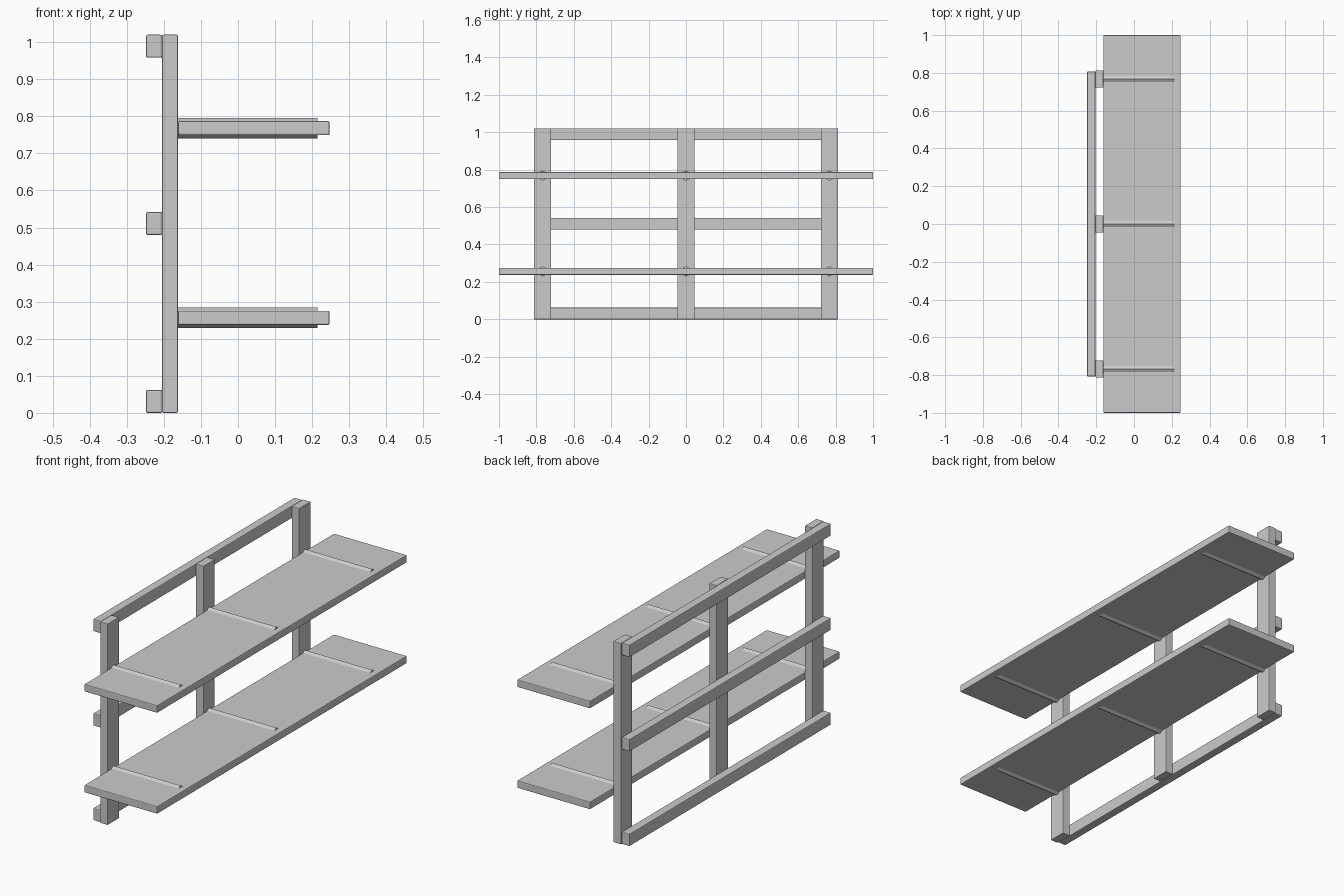
import bpy, bmesh, math
from mathutils import Matrix, Vector

if "Cube" in bpy.data.objects:
    bpy.data.objects.remove(bpy.data.objects["Cube"])


def add_object(name, bm):
    mesh = bpy.data.meshes.new(name)
    bm.to_mesh(mesh)
    bm.free()
    obj = bpy.data.objects.new(name, mesh)
    bpy.context.collection.objects.link(obj)
    return obj


def board(name, lo, hi, bevel=0.004):
    """Box between two corners with slightly eased edges."""
    lo, hi = Vector(lo), Vector(hi)
    bm = bmesh.new()
    bmesh.ops.create_cube(bm, size=1, matrix=Matrix.Translation((lo + hi) / 2)
                          @ Matrix.Diagonal((*(hi - lo), 1)))
    obj = add_object(name, bm)
    mod = obj.modifiers.new("eased_edges", 'BEVEL')
    mod.width = bevel
    mod.segments = 2
    return obj


def rod(name, x0, x1, y, z, radius):
    """Six-sided rod along x with a ridge facing up."""
    bm = bmesh.new()
    bmesh.ops.create_cone(bm, cap_ends=True, segments=6, radius1=radius,
                          radius2=radius, depth=x1 - x0)
    bm.normal_update()
    # put a corner on local x, which becomes world z
    corner = max(bm.verts, key=lambda v: v.co.x).co
    turn = Matrix.Rotation(-math.atan2(corner.y, corner.x), 4, 'Z')
    bm.transform(Matrix.Translation(((x0 + x1) / 2, y, z))
                 @ Matrix.Rotation(math.pi / 2, 4, 'Y') @ turn)
    return add_object(name, bm)


POST_Y = (-0.767, 0, 0.767)
SHELF_Z = (0.2565, 0.768)

# wall rails
for label, z in (("bottom", 0.031), ("middle", 0.511), ("top", 0.989)):
    board(f"{label}_rail", (-0.248, -0.807, z - 0.031), (-0.2045, 0.807, z + 0.031))

# upright posts
for i, y in enumerate(POST_Y):
    board(f"post_{i + 1}", (-0.2045, y - 0.0455, 0), (-0.162, y + 0.0455, 1.02), 0.003)

# shelves with their supporting rods
for s, z in enumerate(SHELF_Z):
    board(f"shelf_{s + 1}", (-0.162, -1, z - 0.019), (0.247, 1, z + 0.019))
    for i, y in enumerate(POST_Y):
        rod(f"shelf_{s + 1}_rod_{i + 1}", -0.164, 0.215, y, z, 0.028)
